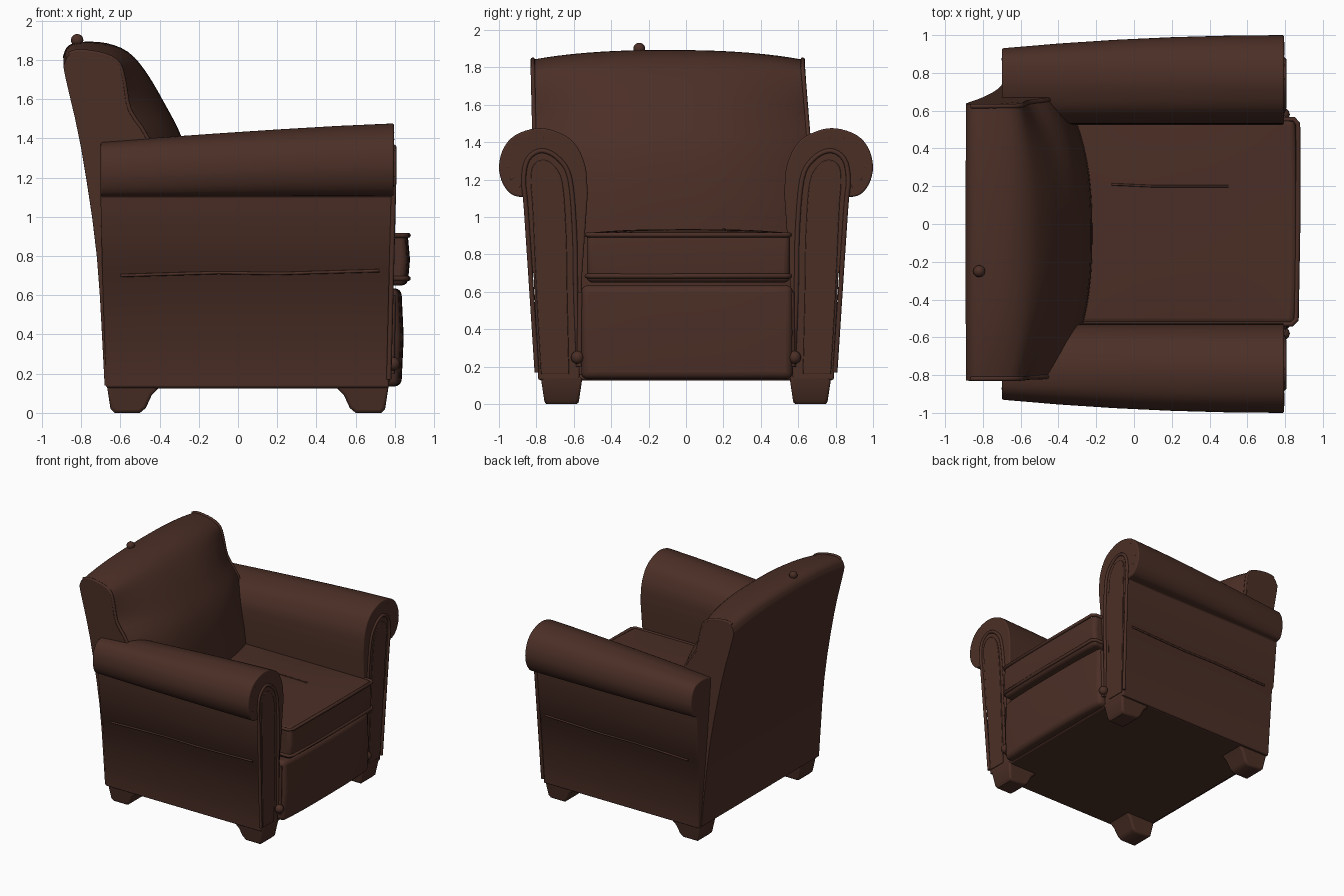
import bpy, bmesh, math
from mathutils import Vector

if "Cube" in bpy.data.objects:
    bpy.data.objects.remove(bpy.data.objects["Cube"])

leather = bpy.data.materials.new("dark brown leather")
leather.diffuse_color = (0.070, 0.028, 0.019, 1)
leather.use_nodes = True
leather.node_tree.nodes["Principled BSDF"].inputs["Base Color"].default_value = leather.diffuse_color


def finish(ob, bevel=0.0, segs=3, angle=50):
    ob.data.materials.append(leather)
    if bevel:
        m = ob.modifiers.new("soft edges", 'BEVEL')
        m.width, m.segments = bevel, segs
        m.limit_method, m.angle_limit = 'ANGLE', math.radians(angle)
    bpy.ops.object.select_all(action='DESELECT')
    ob.select_set(True)
    bpy.context.view_layer.objects.active = ob
    bpy.ops.object.shade_smooth_by_angle(angle=math.radians(40))
    return ob


def loft(name, rings, bevel=0.0, segs=3, angle=50):
    """Skin a list of closed rings and cap both ends."""
    bm = bmesh.new()
    vs = [[bm.verts.new(p) for p in r] for r in rings]
    n = len(vs[0])
    for a, b in zip(vs, vs[1:]):
        for i in range(n):
            j = (i + 1) % n
            bm.faces.new((a[i], a[j], b[j], b[i]))
    bm.faces.new(vs[0])
    bm.faces.new(vs[-1])
    bmesh.ops.recalc_face_normals(bm, faces=bm.faces)
    me = bpy.data.meshes.new(name)
    bm.to_mesh(me)
    bm.free()
    ob = bpy.data.objects.new(name, me)
    bpy.context.collection.objects.link(ob)
    return finish(ob, bevel, segs, angle)


def pipe(name, pts, r=0.012, cyclic=False):
    cu = bpy.data.curves.new(name, 'CURVE')
    cu.dimensions = '3D'
    cu.bevel_depth, cu.bevel_resolution, cu.use_fill_caps = r, 2, True
    sp = cu.splines.new('POLY')
    sp.points.add(len(pts) - 1)
    for p, c in zip(sp.points, pts):
        p.co = (*c, 1)
    sp.use_cyclic_u = cyclic
    cu.materials.append(leather)
    ob = bpy.data.objects.new(name, cu)
    bpy.context.collection.objects.link(ob)
    return ob


def smooth(pts, k=4):
    """Catmull-Rom through open 2D points."""
    P = [Vector(p) for p in pts]
    P = [2 * P[0] - P[1]] + P + [2 * P[-1] - P[-2]]
    out = []
    for a, b, c, d in zip(P, P[1:], P[2:], P[3:]):
        for i in range(k):
            t = i / k
            out.append(0.5 * (2 * b + (c - a) * t + (2 * a - 5 * b + 4 * c - d) * t * t
                              + (3 * b - a - 3 * c + d) * t ** 3))
    return out + [P[-2]]


def lump(name, loc, r):
    bpy.ops.mesh.primitive_uv_sphere_add(segments=12, ring_count=8, radius=r, location=loc)
    bpy.context.object.name = name
    finish(bpy.context.object)


# Arms: scroll-topped profile (y, z) lofted along x, smaller at the rear
roll = smooth([(0.525, 1.13), (0.54, 1.28), (0.60, 1.40), (0.70, 1.46), (0.80, 1.475), (0.91, 1.44),
               (0.975, 1.37), (1.0, 1.27), (0.98, 1.18), (0.93, 1.12), (0.86, 1.105)])
arm_profile = [Vector((0.57, 0.13)), Vector((0.555, 0.7))] + roll + [
    Vector((0.855, 1.06)), Vector((0.832, 0.72)), Vector((0.815, 0.70)), Vector((0.79, 0.13))]


def arm_ring(x, s):
    f = (0.79 - x) / 1.49
    ring = []
    for y, z in arm_profile:
        px = x
        if x < -0.6:
            px = -0.67 - 0.03 * min(1, z)
        elif x > 0.7:
            px = 0.765 + 0.03 * min(1, z / 1.2)
        if z > 1.1:
            z = 1.1 + (z - 1.1) * (1 - 0.25 * f ** 1.2)
        if y > 0.86:
            y = 0.86 + (y - 0.86) * (1 - 0.5 * f * f)
        ring.append((px, s * y, z))
    return ring


# Arm front panel outline (y, z)
front_line = smooth([(0.575, 0.2), (0.59, 0.6), (0.595, 0.9), (0.62, 1.2), (0.68, 1.31), (0.77, 1.355),
                     (0.845, 1.31), (0.868, 1.2), (0.855, 1.05), (0.825, 0.6), (0.797, 0.17)])
inner_line = smooth([(0.625, 0.16), (0.635, 0.6), (0.64, 0.9), (0.66, 1.18), (0.71, 1.28), (0.77, 1.305),
                     (0.82, 1.27), (0.83, 1.18), (0.82, 1.05), (0.80, 0.6), (0.775, 0.16)])


def front_x(z):
    return 0.765 + 0.03 * min(1, z / 1.2)


for s, side in ((1, "left"), (-1, "right")):
    loft(side + "_arm", [arm_ring(x, s) for x in (-0.7, -0.4, -0.1, 0.2, 0.5, 0.79)], 0.03, 4, 60)
    loft(side + "_arm_front_panel", [[(front_x(z) + d, s * y, z) for y, z in inner_line]
                                     for d in (-0.02, 0.006)], 0.004, 2)
    pipe(side + "_arm_front_piping", [(front_x(z), s * y, z) for y, z in front_line], 0.013)
    pipe(side + "_side_seam", [(-0.6, s * 0.83, 0.70), (-0.1, s * 0.83, 0.715), (0.2, s * 0.83, 0.71),
                               (0.72, s * 0.833, 0.725)], 0.008)
    pipe(side + "_inner_welt", [(0.785, s * 0.57, 0.2), (0.79, s * 0.565, 0.6)], 0.014)
    lump(side + "_welt_end", (0.79, s * 0.58, 0.25), 0.035)
    # gathered leather folds around the front of the roll
    for i in range(7):
        a = math.radians(-60 + i * 27)
        c, d = math.cos(a), math.sin(a)
        pipe(side + "_roll_pleat", [(0.782, s * (0.80 + 0.11 * c), 1.285 + 0.09 * d),
                                    (0.785, s * (0.80 + 0.165 * c), 1.285 + 0.15 * d)], 0.012)

# Backrest: edge and centre profiles (x, z) blended across y
edge = [(-0.68, 0.14), (-0.72, 0.8), (-0.80, 1.35), (-0.882, 1.72), (-0.885, 1.78), (-0.86, 1.825),
        (-0.80, 1.84), (-0.68, 1.82), (-0.61, 1.775), (-0.585, 1.68), (-0.56, 1.54), (-0.47, 1.40),
        (-0.42, 1.2), (-0.38, 0.9), (-0.38, 0.14)]
mid = [(-0.68, 0.14), (-0.72, 0.8), (-0.80, 1.35), (-0.882, 1.76), (-0.888, 1.83), (-0.86, 1.875),
       (-0.79, 1.892), (-0.67, 1.885), (-0.56, 1.84), (-0.47, 1.74), (-0.37, 1.57), (-0.285, 1.40),
       (-0.24, 1.2), (-0.22, 0.9), (-0.22, 0.14)]
edge_s, mid_s = smooth(edge, 3), smooth(mid, 3)


def back_ring(t):
    b = 1 - abs(t) ** 2.6
    ring = []
    for e, m in zip(edge_s, mid_s):
        x, z = e.lerp(m, b)
        f = min(1, max(0, (z - 0.14) / 1.66))
        lo, hi = -0.79 - 0.04 * f, 0.77 - 0.135 * f
        ring.append((x, lo + (hi - lo) * (t + 1) / 2, z))
    return ring


loft("backrest", [back_ring(-1 + i / 10) for i in range(21)], 0.03, 4, 60)
for t, side in ((-0.985, "right"), (0.985, "left")):
    pipe(side + "_back_piping", back_ring(t)[15:36], 0.012)
lump("back_top_button", (-0.82, -0.25, 1.9), 0.032)


# Seat deck, front apron and cushion, lofted across y with slight bulge
def slab(name, x0, x1, y0, y1, z0, z1, bow, crown, bevel):
    rings = []
    for i in range(13):
        t = -1 + i / 6
        b = 1 - abs(t) ** 3
        y = y0 + (y1 - y0) * (t + 1) / 2
        top = [(x1 + (x0 - x1) * k / 8, y, z1 + crown * b * math.sin(math.pi * k / 8)) for k in range(9)]
        top[0] = (x1 + bow * b, y, z1)
        rings.append([(x0, y, z0), (x1 + bow * b, y, z0), (x1 + bow * b + 0.012, y, (z0 + z1) / 2)] + top)
    return loft(name, rings, bevel, 4, 45)


slab("seat_base", -0.66, 0.755, -0.78, 0.78, 0.125, 0.16, 0, 0, 0.01)
slab("front_apron", -0.4, 0.815, -0.56, 0.57, 0.135, 0.635, 0.018, 0, 0.035)
slab("seat_cushion", -0.4, 0.85, -0.53, 0.555, 0.65, 0.915, 0.015, 0.02, 0.03)
for z, part in ((0.685, "lower"), (0.905, "upper")):
    pipe(part + "_cushion_piping", [(-0.3, -0.53, z), (0.835, -0.53, z), (0.86, -0.505, z), (0.868, 0, z),
                                    (0.868, 0.53, z), (0.845, 0.555, z), (-0.3, 0.555, z)], 0.013)
pipe("cushion_crease", [(-0.12, 0.21, 0.93), (0.1, 0.2, 0.935), (0.5, 0.2, 0.93)], 0.006)

# Legs: bracket profile (x, z), narrowing to the foot
leg = [(-0.67, 0.15), (-0.65, 0.02), (-0.63, 0.0), (-0.50, 0.0), (-0.47, 0.025), (-0.44, 0.09), (-0.38, 0.15)]
for end, shift, flip in (("rear", 0, 1), ("front", 0.1, -1)):
    for s, side in ((1, "left"), (-1, "right")):
        rings = [[(flip * (x - (shift if flip < 0 else 0)), s * (0.665 + k * (0.09 + 0.15 * z)), z)
                  for x, z in leg] for k in (-1, 1)]
        loft(f"{end}_{side}_leg", rings, 0.015, 3)
